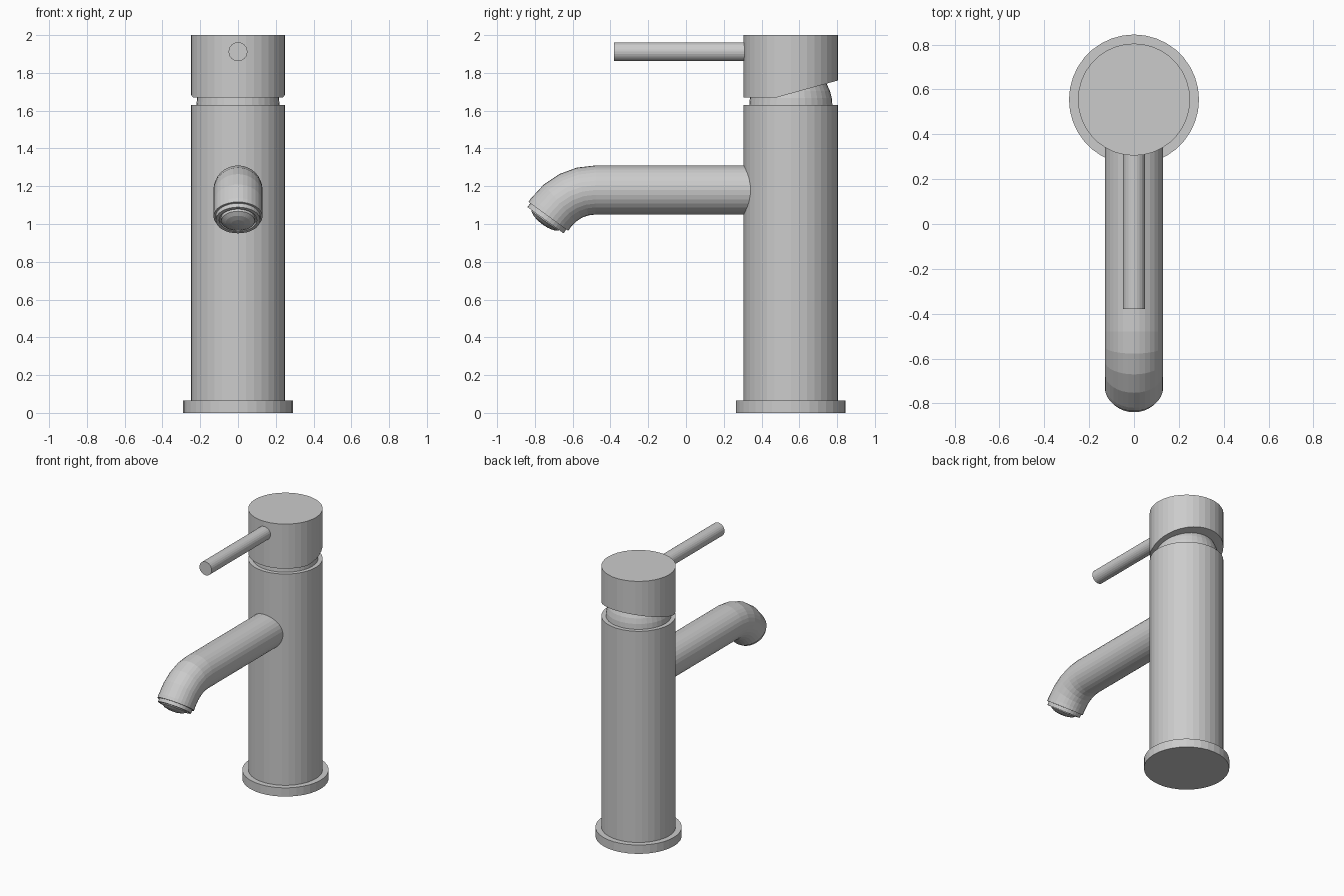
import bpy, bmesh
from math import sin, cos, pi, radians

if "Cube" in bpy.data.objects:
    bpy.data.objects.remove(bpy.data.objects["Cube"], do_unlink=True)

metal = bpy.data.materials.new("satin_grey")
metal.use_nodes = True
colour = (0.6, 0.6, 0.6, 1)
metal.diffuse_color = colour
metal.node_tree.nodes["Principled BSDF"].inputs["Base Color"].default_value = colour

AXIS_Y = 0.555   # centre line of the column
UP = -pi / 2     # sweep heading; 0 points forward, positive dips down


def loft(name, stations, sides=36, cut=None):
    """Skin capped rings given as (y, z, heading, radius)."""
    bm = bmesh.new()
    rings = []
    for y, z, a, r in stations:
        ring = []
        for i in range(sides):
            t = 2 * pi * i / sides
            side, out = r * cos(t), r * sin(t)
            ring.append(bm.verts.new((side, y + out * sin(a), z - out * cos(a))))
        rings.append(ring)
    for lower, upper in zip(rings, rings[1:]):
        for i in range(sides):
            j = (i + 1) % sides
            bm.faces.new((lower[i], lower[j], upper[j], upper[i]))
    bm.faces.new(rings[0])
    bm.faces.new(rings[-1])
    if cut:
        result = bmesh.ops.bisect_plane(
            bm, geom=bm.verts[:] + bm.edges[:] + bm.faces[:],
            plane_co=cut[0], plane_no=cut[1], clear_inner=True)
        edges = [e for e in result["geom_cut"] if isinstance(e, bmesh.types.BMEdge)]
        bmesh.ops.contextual_create(bm, geom=edges)
    bmesh.ops.recalc_face_normals(bm, faces=bm.faces[:])
    mesh = bpy.data.meshes.new(name)
    bm.to_mesh(mesh)
    bm.free()
    mesh.materials.append(metal)
    obj = bpy.data.objects.new(name, mesh)
    bpy.context.collection.objects.link(obj)
    return obj


def column(name, profile, **options):
    return loft(name, [(AXIS_Y, z, UP, r) for z, r in profile], **options)


# Upright column
column("base_flange", [(0, 0.29), (0.065, 0.29)])
column("body", [(0.065, 0.25), (1.63, 0.25)])
dome = [radians(10 * k) for k in range(8)]
column("neck_dome", [(1.63 + 0.22 * sin(t), 0.22 * cos(t)) for t in dome])

# Cap with its underside sloping up towards the back
column("handle_cap", [(1.67, 0.25), (2, 0.25)],
       cut=((0, 0.48, 1.67), (0, -0.277, 1)))

# Lever rod
loft("lever", [(0.34, 1.912, 0, 0.05), (-0.38, 1.912, 0, 0.05)], sides=24)

# Spout: straight tube, bend, short straight end
BEND, START, HEIGHT = 0.29, -0.48, 1.18
stations = [(0.45, HEIGHT, 0, 0.13)]
for k in range(5):
    a = radians(13.5 * k)
    stations.append((START - BEND * sin(a), HEIGHT - BEND * (1 - cos(a)), a, 0.13))
end_y, end_z, tip, _ = stations[-1]


def beyond(d, r):
    return (end_y - d * cos(tip), end_z - d * sin(tip), tip, r)


loft("spout", stations + [beyond(0.025, 0.13)], sides=32)

# Outlet: lip with a recessed mouth, and a domed aerator
loft("outlet_lip", [beyond(0.02, 0.118), beyond(0.05, 0.118),
                    beyond(0.05, 0.1), beyond(0.035, 0.1)], sides=32)
loft("aerator", [beyond(0.03, 0.09), beyond(0.055, 0.088), beyond(0.068, 0.065),
                 beyond(0.075, 0.035), beyond(0.077, 0.01)], sides=32)
